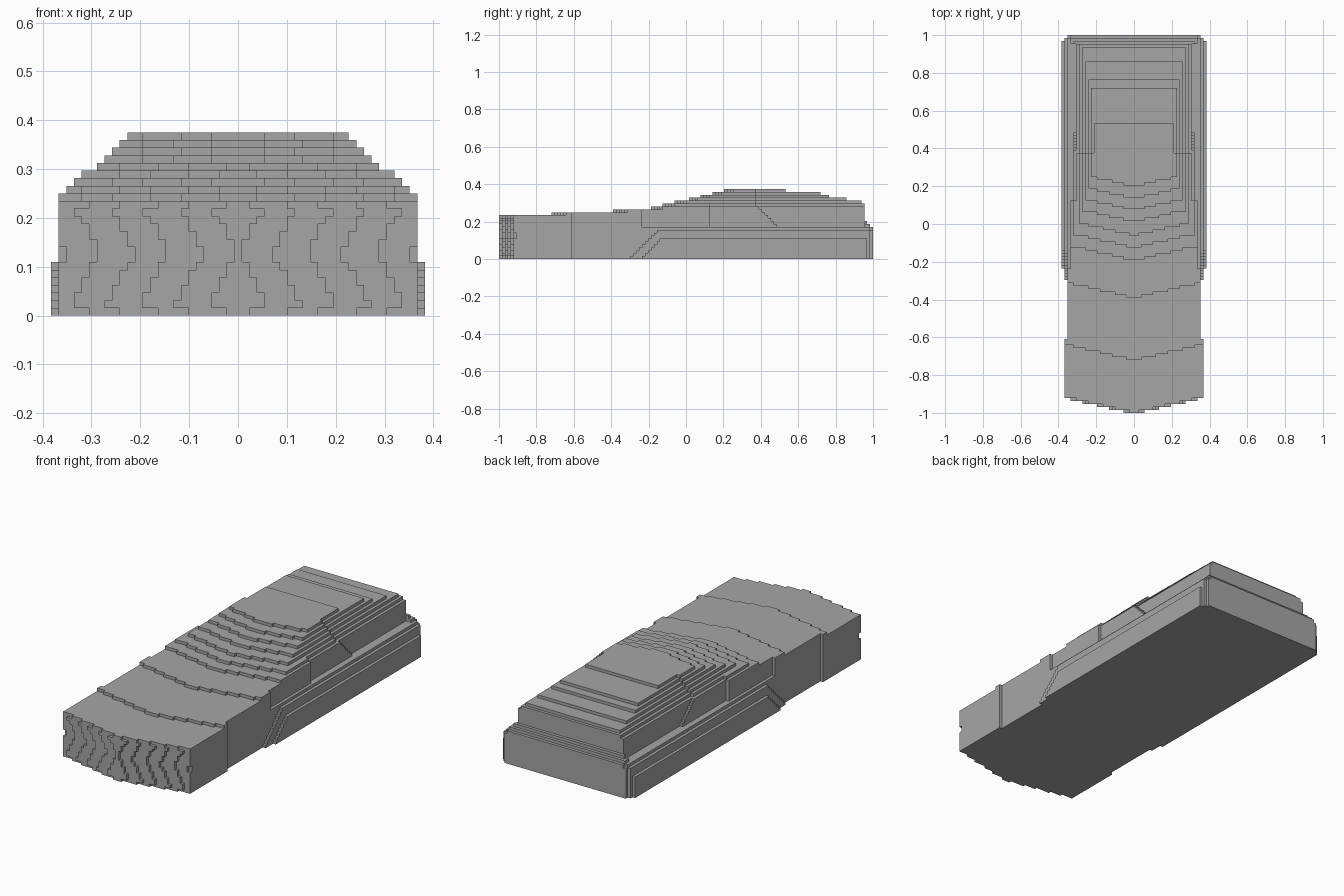
import bpy, bmesh

cube = bpy.data.objects.get("Cube")
if cube:
    bpy.data.objects.remove(cube, do_unlink=True)

S = 1 / 64  # size of one step

grey = bpy.data.materials.new("grey")
grey.use_nodes = True
grey.diffuse_color = (0.38, 0.38, 0.38, 1)
grey.node_tree.nodes["Principled BSDF"].inputs["Base Color"].default_value = (0.38, 0.38, 0.38, 1)

# Front (centre line) and rear end of each layer from the bonnet up to the roof
STARTS = {15: -.72, 16: -.39, 17: -.19, 18: -.125, 19: -.06, 20: .01, 21: .075, 22: .135, 23: .2}
REARS = {10: 1, 11: .985, 12: .97, 19: .94, 20: .86, 21: .77, 22: .72, 23: .53}
# Half widths of the roof layers, in steps
ROOF = {18: 20.5, 19: 18.5, 20: 17.5, 21: 16.5, 22: 15.5, 23: 14.5}


def snap(v):
    return round(v / S) * S


def front(k, x):
    """Front edge of layer k at distance x from the centre line."""
    x = abs(x)
    if k >= 15:
        return snap(STARTS[k] + .22 * x)
    z = (k + .5) * S
    shift = max(0, .06 * (1 - abs(z - .13) / .1))   # pinched waist of the nose
    if k in (0, 14):
        shift = .03
    return -1 + S * int((x + shift + .01) / .07)


def widths(k):
    """Half widths of layer k as (start along y, width in steps)."""
    z = (k + .5) * S
    nose = [(-2, 23.5), (-.61, 22.5)]
    tail = [(.97, 23.5), (.985, 22.5)]
    if k <= 6:
        return nose + [(-.31 + z, 23.5), (-.25 + 1.1 * z, 24.5)] + tail
    if k <= 9:
        return nose + [(-.31 + z, 23.5), (.985, 22.5)]
    if k == 10:
        return nose + [(.985, 21.5)]
    diagonal = .5 - (z - .17)
    if k <= 16:
        sides = nose + [(-.24, 21.5), (.12, 20.5), (diagonal, 19.5)]
        if k in (11, 12):    # low ledge behind the cabin
            sides += [(.95, 32.5 - k)]
        return sides
    if k == 17:
        return [(-2, 21.5), (.12, 20.5), (diagonal, 19.5)]
    if k == 18:
        return [(-2, 20.5), (.12, 19.5), (diagonal, 18.5)]
    return [(-2, ROOF[k]), (.37, ROOF[k] - 1)]


def half_outline(k):
    """Stepped outline of layer k on the +x side, front to rear."""
    sides = widths(k)
    # Width that applies where the front edge meets the side
    edge = front(k, sides[0][1] * S)
    first = [w for y, w in sides if y <= edge][-1]
    n = int(first)
    pts = []
    y = front(k, 0)
    for i in range(1, n + 1):
        new = front(k, i * S)
        if new != y:
            pts += [((i - .5) * S, y), ((i - .5) * S, new)]
            y = new
    pts.append((first * S, y))
    w = first
    for start, new in sides:
        start = snap(start)
        if start > y and new != w:
            pts += [(w * S, start), (new * S, start)]
            w = new
    rear = REARS.get(k, 1 if k < 10 else .95)
    pts.append((w * S, snap(rear)))
    return pts


def build(name, layers):
    """Stack the mirrored outlines of a range of layers into one part."""
    bm = bmesh.new()
    for k in layers:
        right = half_outline(k)
        outline = right + [(-x, y) for x, y in reversed(right)]
        face = bm.faces.new([bm.verts.new((x, y, k * S)) for x, y in outline])
        ext = bmesh.ops.extrude_face_region(bm, geom=[face], use_keep_orig=True)
        top = [v for v in ext["geom"] if isinstance(v, bmesh.types.BMVert)]
        bmesh.ops.translate(bm, verts=top, vec=(0, 0, S))
    bmesh.ops.recalc_face_normals(bm, faces=bm.faces[:])
    mesh = bpy.data.meshes.new(name)
    bm.to_mesh(mesh)
    bm.free()
    mesh.materials.append(grey)
    obj = bpy.data.objects.new(name, mesh)
    bpy.context.collection.objects.link(obj)


build("lower_body", range(0, 11))
build("bonnet_and_cabin_sides", range(11, 17))
build("roof", range(17, 24))
